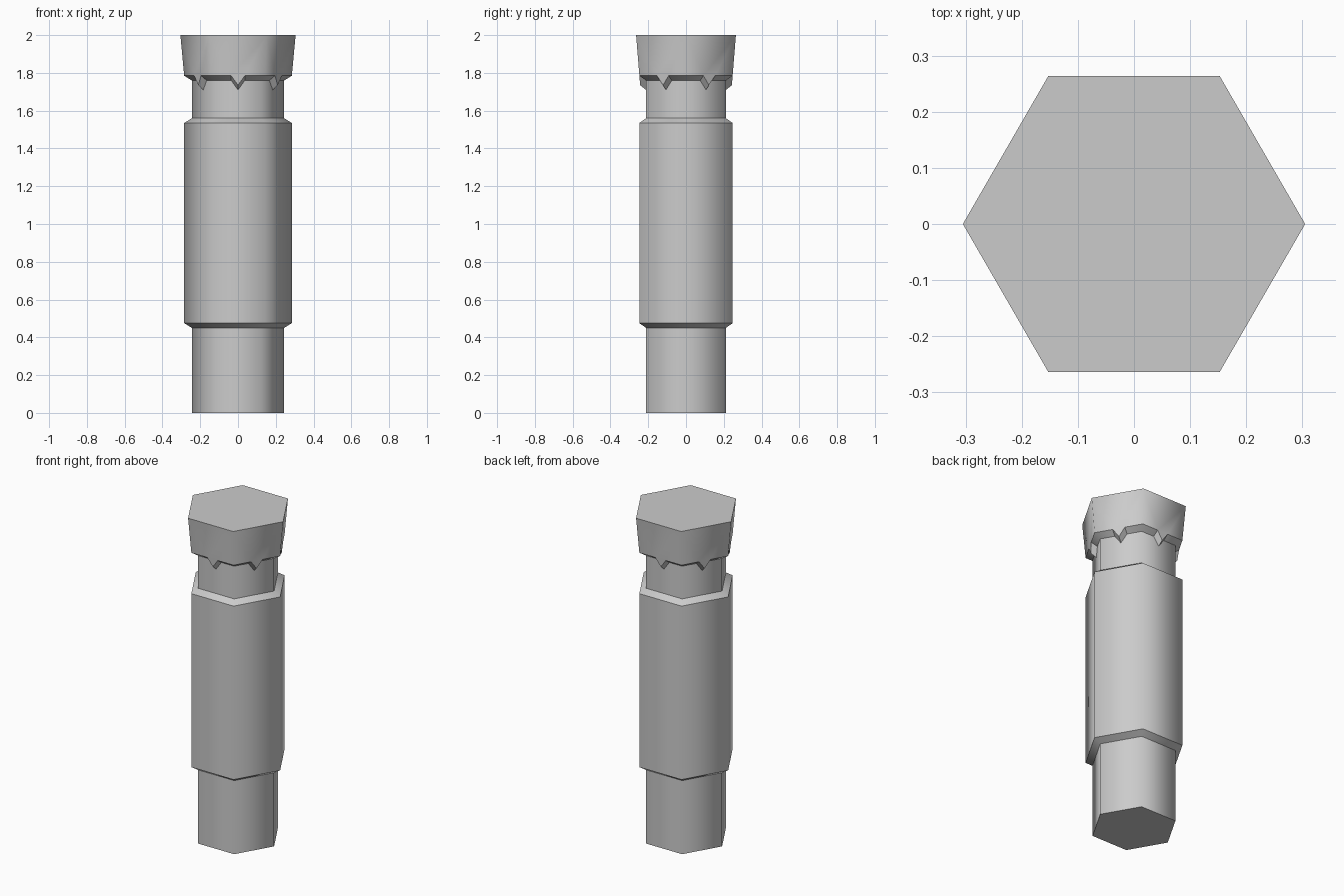
import bpy, bmesh, math
from mathutils import Vector

cube = bpy.data.objects.get("Cube")
if cube:
    bpy.data.objects.remove(cube)

SIDES = 6
grey = bpy.data.materials.new("plain_grey")
grey.use_nodes = True
colour = (0.6, 0.6, 0.6, 1)
grey.diffuse_color = colour
grey.node_tree.nodes["Principled BSDF"].inputs["Base Color"].default_value = colour


def corner(i, r, z):
    a = math.tau * i / SIDES
    return Vector((r * math.cos(a), r * math.sin(a), z))


def finish(name, bm):
    """Turn the bmesh into an object: corners stay soft, rims stay sharp."""
    bmesh.ops.remove_doubles(bm, verts=bm.verts, dist=1e-5)
    bmesh.ops.recalc_face_normals(bm, faces=bm.faces)
    for f in bm.faces:
        f.smooth = True
    for e in bm.edges:
        a, b = e.verts
        upright = abs(a.co.z - b.co.z) > 0.1
        slanted = len(e.link_faces) == 2 and e.calc_face_angle() < math.radians(35)
        e.smooth = upright or slanted
    mesh = bpy.data.meshes.new(name)
    bm.to_mesh(mesh)
    bm.free()
    mesh.materials.append(grey)
    obj = bpy.data.objects.new(name, mesh)
    bpy.context.collection.objects.link(obj)
    return obj


def hex_prism(name, profile):
    """Closed six-sided solid through (radius, height) rings."""
    bm = bmesh.new()
    rings = [[bm.verts.new(corner(i, r, z)) for i in range(SIDES)] for r, z in profile]
    for low, high in zip(rings, rings[1:]):
        for i in range(SIDES):
            j = (i + 1) % SIDES
            bm.faces.new((low[i], low[j], high[j], high[i]))
    bm.faces.new(rings[0])
    bm.faces.new(rings[-1])
    return finish(name, bm)


def toothed_cap(name, r_top, z_top, r_rim, z_rim, r_in, z_in, half, depth):
    """Flared cap with one pointed tooth hanging from the middle of each side."""
    bm = bmesh.new()
    flare = (r_top - r_rim) / (z_top - z_rim)

    def lower_edge(i, r, z, taper):
        a, b = corner(i, r, z), corner(i + 1, r, z)
        mid, along = (a + b) / 2, (b - a).normalized() * half
        shrink = 1 - taper * depth / r
        tip = Vector((mid.x * shrink, mid.y * shrink, z - depth))
        return [bm.verts.new(p) for p in (a, mid - along, tip, mid + along, b)]

    for i in range(SIDES):
        outer = lower_edge(i, r_rim, z_rim, flare)
        inner = lower_edge(i, r_in, z_in, 0)
        top = [bm.verts.new(corner(k, r_top, z_top)) for k in (i + 1, i)]
        bm.faces.new(outer + top)
        for k in range(4):
            bm.faces.new((outer[k], inner[k], inner[k + 1], outer[k + 1]))
        # Inner wall of the tooth, against the shaft
        bm.faces.new(inner[1:4])
    bm.faces.new([bm.verts.new(corner(i, r_top, z_top)) for i in range(SIDES)])
    return finish(name, bm)


# Core running through the whole post
hex_prism("shaft", [(0.244, 0), (0.244, 1.8)])

# Thicker sleeve with chamfered ends
hex_prism("sleeve", [(0.244, 0.45), (0.285, 0.475), (0.285, 1.535), (0.244, 1.56)])

# Flared head
toothed_cap("cap", 0.305, 2.0, 0.285, 1.785, 0.245, 1.76, 0.036, 0.05)
